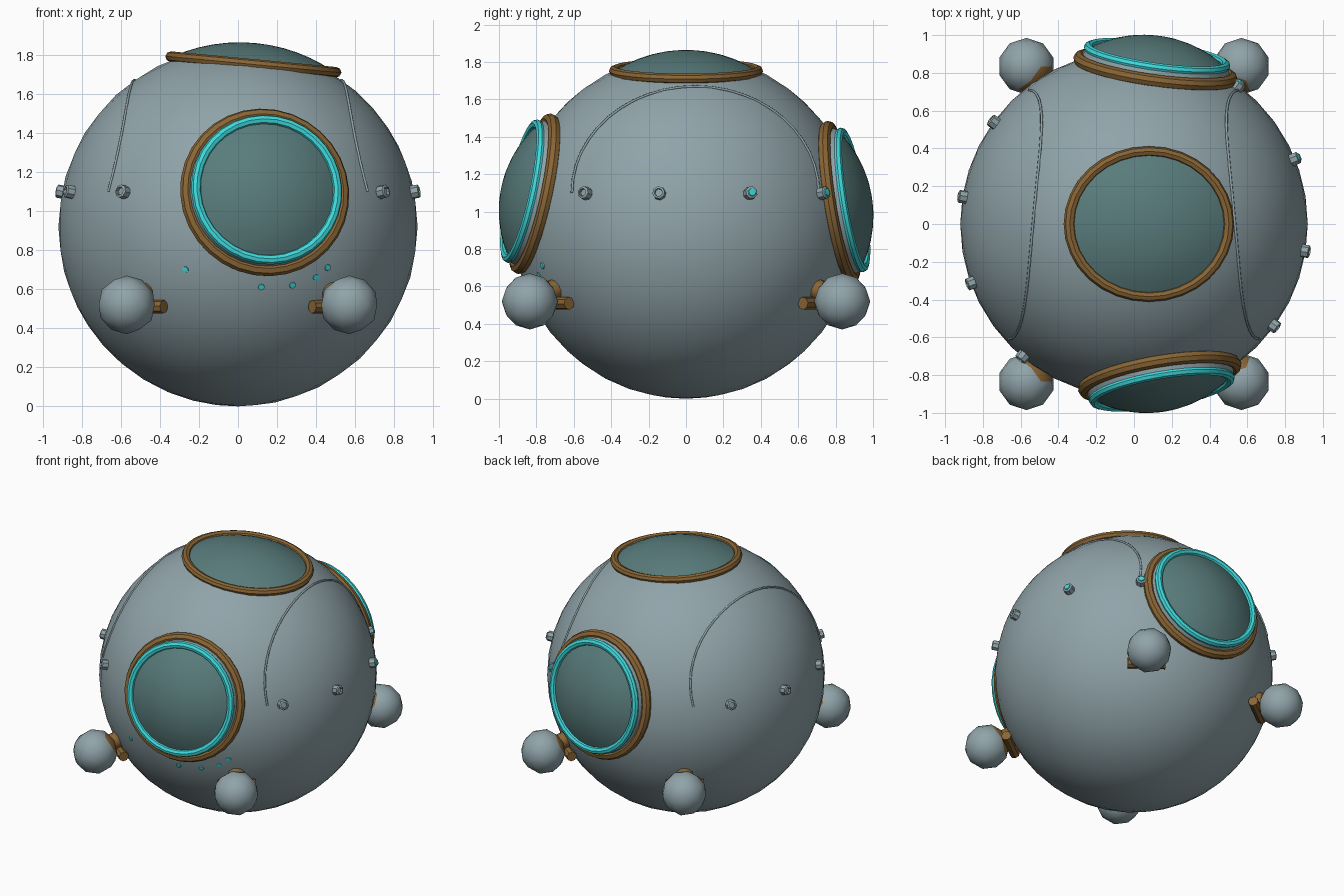
import bpy, bmesh, math
from mathutils import Vector, Matrix

cube = bpy.data.objects.get("Cube")
if cube:
    bpy.data.objects.remove(cube)

CENTRE = Vector((0, 0, 0.92))
R = 0.92


def material(name, rgb):
    m = bpy.data.materials.new(name)
    m.use_nodes = True
    m.diffuse_color = (*rgb, 1)
    m.node_tree.nodes["Principled BSDF"].inputs["Base Color"].default_value = (*rgb, 1)
    return m


hull_grey = material("hull grey", (0.28, 0.37, 0.40))
bronze = material("bronze", (0.25, 0.13, 0.035))
cyan = material("bright cyan", (0.05, 0.70, 0.72))
glass = material("dark teal glass", (0.10, 0.20, 0.20))


def finish(bm, name, mats, matrix=None, smooth=True):
    if matrix:
        bm.transform(matrix)
    bmesh.ops.recalc_face_normals(bm, faces=bm.faces)
    for f in bm.faces:
        f.smooth = smooth
    me = bpy.data.meshes.new(name)
    bm.to_mesh(me)
    bm.free()
    for m in mats:
        me.materials.append(m)
    ob = bpy.data.objects.new(name, me)
    bpy.context.scene.collection.objects.link(ob)
    return ob


def along(direction, stretch=1.0):
    """Matrix turning local +z to a direction from the hull centre."""
    turn = Vector((0, 0, 1)).rotation_difference(Vector(direction)).to_matrix().to_4x4()
    return Matrix.Translation(CENTRE) @ turn @ Matrix.Diagonal((stretch, 1, 1, 1))


def lathe(name, profile, mat, matrix, closed=False, steps=32):
    """Spin a profile of (radius, height) about local z."""
    bm = bmesh.new()
    vs = [bm.verts.new((r, 0, h)) for r, h in profile]
    pairs = list(zip(vs, vs[1:])) + ([(vs[-1], vs[0])] if closed else [])
    edges = [bm.edges.new(p) for p in pairs]
    bmesh.ops.spin(bm, geom=vs + edges, cent=(0, 0, 0), axis=(0, 0, 1),
                   angle=math.tau, steps=steps, use_merge=True)
    bmesh.ops.remove_doubles(bm, verts=bm.verts, dist=0.0005)
    return finish(bm, name, [mat], matrix)


def ring(name, radius, height, thick, mat, matrix):
    prof = [(radius + thick * math.cos(k * math.tau / 8),
             height + thick * math.sin(k * math.tau / 8)) for k in range(8)]
    return lathe(name, prof, mat, matrix, closed=True)


def dome(name, radius, base, rise, matrix):
    big = (radius ** 2 + rise ** 2) / (2 * rise)
    half = math.asin(radius / big)
    prof = [(big * math.sin(half * k / 6), base + rise - big + big * math.cos(half * k / 6))
            for k in range(7)]
    return lathe(name, prof, glass, matrix)


# Window directions, measured from the hull centre
front = Vector((0.14, -0.83, 0.18)).normalized()
back = Vector((0.12, 0.87, 0.14)).normalized()
top = Vector((0.08, 0, 0.845)).normalized()

# Hull: sphere with a cap sliced off at each window
bm = bmesh.new()
bmesh.ops.create_icosphere(bm, subdivisions=4, radius=R)
for d in (front, back, top):
    bmesh.ops.bisect_plane(bm, geom=bm.verts[:] + bm.edges[:] + bm.faces[:],
                           plane_co=d * 0.835, plane_no=d, clear_outer=True)
finish(bm, "hull", [hull_grey], Matrix.Translation(CENTRE))

# Front and back portholes
for label, d, rise in (("front", front, 0.115), ("back", back, 0.11)):
    m = along(d)
    ring(label + "_window_frame", 0.405, 0.84, 0.034, bronze, m)
    lathe(label + "_window_collar", [(0.41, 0.80), (0.385, 0.90), (0.36, 0.90)], hull_grey, m)
    ring(label + "_window_light", 0.367, 0.905, 0.025, cyan, m)
    dome(label + "_window_glass", 0.36, 0.90, rise, m)

# Top hatch window, slightly oval
m = along(top, 1.1)
ring("top_window_frame", 0.385, 0.835, 0.027, bronze, m)
dome("top_window_glass", 0.38, 0.835, 0.11, m)

# Arched panel seams on both flanks
for label, side in (("left", 1), ("right", -1)):
    curve = bpy.data.curves.new(label + "_panel_seam", "CURVE")
    curve.dimensions = "3D"
    curve.bevel_depth = 0.007
    curve.bevel_resolution = 1
    spline = curve.splines.new("POLY")
    spline.points.add(24)
    for k, p in enumerate(spline.points):
        t = math.pi * k / 24
        y = 0.05 + 0.66 * math.cos(t)
        z = 0.18 + 0.57 * math.sin(t)
        x = side * math.sqrt(R * R - y * y - z * z)
        p.co = (x, y, z + CENTRE.z, 1)
    curve.materials.append(hull_grey)
    seam = bpy.data.objects.new(label + "_panel_seam", curve)
    bpy.context.scene.collection.objects.link(seam)

# Bolts round the middle; two at the back left have lit tips
for i, deg in enumerate((-36, -9, 22, 53, 144, 171, 200, 230)):
    a = math.radians(deg)
    d = Vector((math.cos(a), math.sin(a), 0.195)).normalized()
    m = along(d)
    lathe(f"bolt_{i + 1}", [(0.036, 0.88), (0.034, 0.955), (0.022, 0.96), (0.02, 0.945), (0, 0.945)],
          hull_grey, m, steps=8)
    if deg in (22, 53):
        lathe(f"bolt_light_{i + 1}", [(0.024, 0.958), (0.02, 0.966), (0, 0.968)], cyan, m, steps=8)

# Four ballast balls on bronze mounts
for ylab, sy in (("front", -1), ("back", 1)):
    for xlab, sx in (("left", 1), ("right", -1)):
        label = f"{ylab}_{xlab}"
        place = Vector((sx * 0.57, sy * 0.835, 0.52))
        inward = (CENTRE - place).normalized()
        bm = bmesh.new()
        bmesh.ops.create_icosphere(bm, subdivisions=2, radius=0.15)
        for f in bm.faces:
            f.material_index = int(f.normal.dot(inward) > 0.72)
        finish(bm, label + "_ballast_ball", [hull_grey, bronze], Matrix.Translation(place))
        m = along(-inward)
        lathe(label + "_mount", [(0.07, 0.84), (0.055, 0.93), (0.06, 1.0)], bronze, m, steps=12)
        # short tangential pin through the mount
        bm = bmesh.new()
        bmesh.ops.create_cone(bm, segments=8, radius1=0.034, radius2=0.034, depth=0.25, cap_ends=True)
        tangent = Vector((-sy * 0.8, sx * 0.6, 0)).normalized()
        turn = Vector((0, 0, 1)).rotation_difference(tangent).to_matrix().to_4x4()
        spot = Vector((sx * 0.48, sy * 0.70, 0.51))
        finish(bm, label + "_mount_pin", [bronze], Matrix.Translation(spot) @ turn)

# Small lit studs under the front window
for i, (x, z) in enumerate(((-0.27, 0.70), (0.12, 0.61), (0.28, 0.62), (0.40, 0.66), (0.46, 0.71))):
    dz = z - CENTRE.z
    d = Vector((x, -math.sqrt(R * R - x * x - dz * dz), dz)).normalized()
    lathe(f"stud_{i + 1}", [(0.02, 0.90), (0.016, 0.924), (0, 0.926)], cyan, along(d), steps=8)

# Smooth shading with kept edges
for ob in bpy.context.scene.objects:
    ob.select_set(ob.type == "MESH")
    if ob.type == "MESH":
        bpy.context.view_layer.objects.active = ob
bpy.ops.object.shade_smooth_by_angle(angle=math.radians(40))
